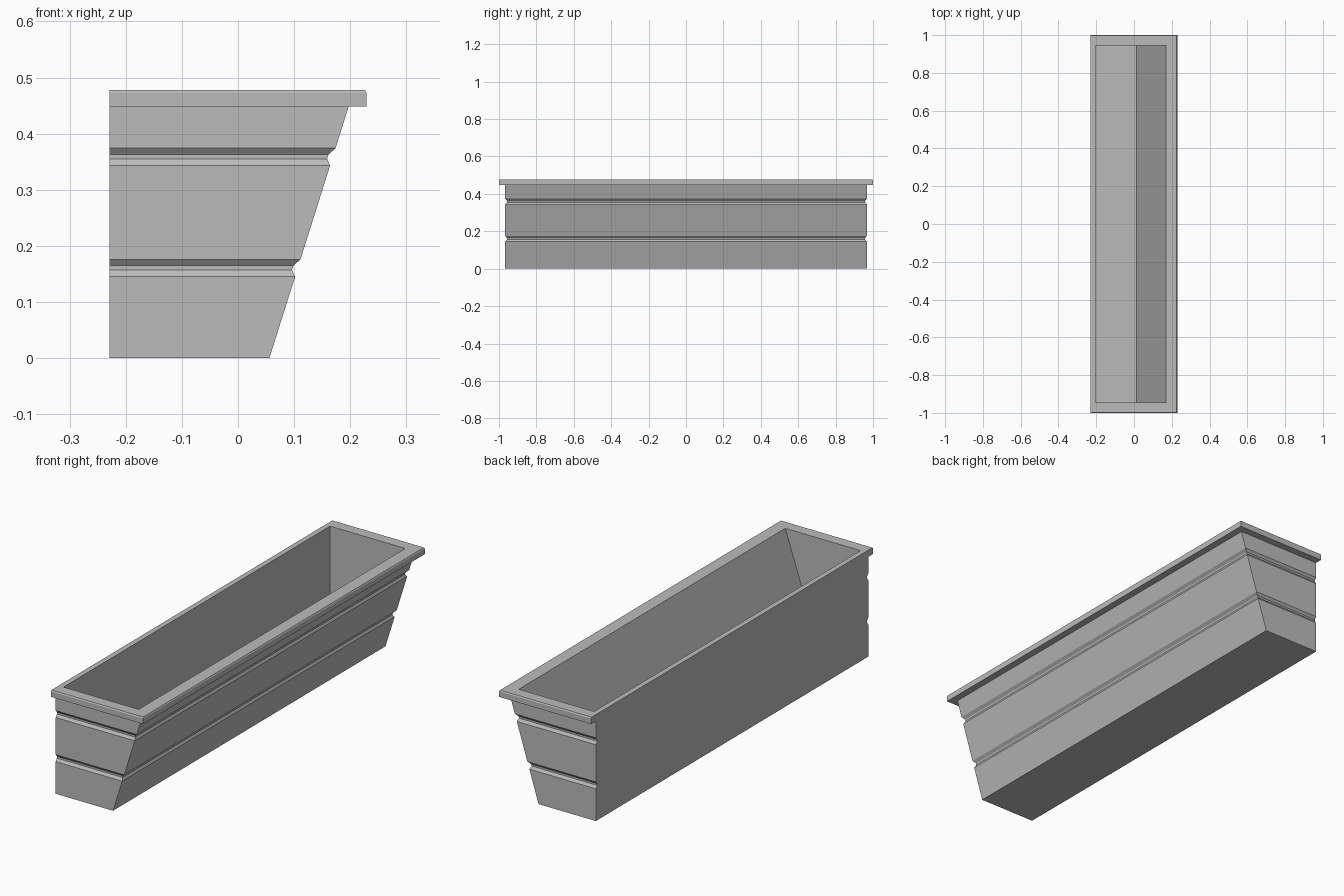
import bpy
import bmesh

cube = bpy.data.objects.get("Cube")
if cube:
    bpy.data.objects.remove(cube, do_unlink=True)

stone = bpy.data.materials.new("grey_stone")
stone.use_nodes = True
grey = (0.5, 0.5, 0.5, 1.0)
stone.diffuse_color = grey
stone.node_tree.nodes["Principled BSDF"].inputs["Base Color"].default_value = grey

BACK = -0.229      # flat wall side
END = 0.967        # half length of the body


def front_x(z):
    """Sloping face of the body at height z."""
    return 0.056 + 0.315 * z


def groove(z):
    """Rings for one shallow groove that starts at height z."""
    steps = [(0.0, 0.0), (0.012, 0.009), (0.02, 0.009), (0.031, 0.0)]
    return [(BACK, front_x(z + dz) - d, END - d, z + dz) for dz, d in steps]


# Rings run up the outside, over the rim and down the inside: (x min, x max, half y, z)
rings = [(BACK, front_x(0), END, 0.0)]
rings += groove(0.145) + groove(0.343)
rings += [
    (BACK, front_x(0.448), END, 0.448),
    (BACK, 0.229, 1.0, 0.448),
    (BACK, 0.229, 1.0, 0.473),
    (BACK, 0.226, 0.997, 0.478),
    (-0.205, 0.169, 0.946, 0.478),
    (-0.205, 0.013, 0.946, 0.02),
]

# Trough body lofted from the rectangular rings
bm = bmesh.new()
loops = [
    [bm.verts.new(p) for p in ((x0, -y, z), (x1, -y, z), (x1, y, z), (x0, y, z))]
    for x0, x1, y, z in rings
]
for low, high in zip(loops, loops[1:]):
    for i in range(4):
        j = (i + 1) % 4
        bm.faces.new((low[i], low[j], high[j], high[i]))
bm.faces.new(loops[0][::-1])   # underside
bm.faces.new(loops[-1])        # inner floor
bmesh.ops.recalc_face_normals(bm, faces=bm.faces)

mesh = bpy.data.meshes.new("planter_trough")
bm.to_mesh(mesh)
bm.free()
mesh.materials.append(stone)
trough = bpy.data.objects.new("planter_trough", mesh)
bpy.context.collection.objects.link(trough)
